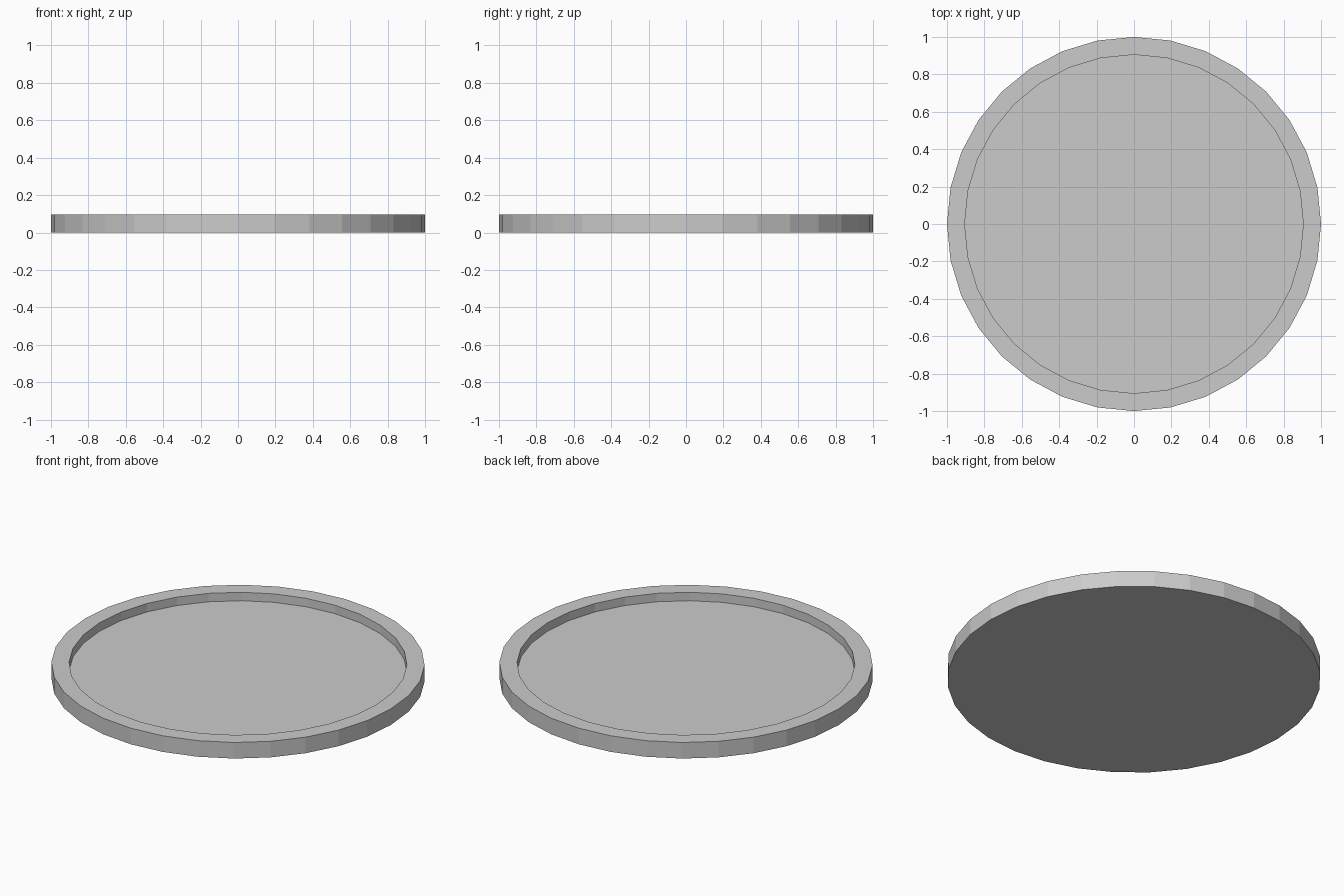
import bpy, bmesh, math

if "Cube" in bpy.data.objects:
    bpy.data.objects.remove(bpy.data.objects["Cube"])

SIDES = 32
# Profile (radius, z): outer base, outer rim, inner rim, recessed floor
PROFILE = [(1.0, 0.0), (1.0, 0.095), (0.905, 0.095), (0.905, 0.045)]

bm = bmesh.new()
rings = []
for r, z in PROFILE:
    rings.append([bm.verts.new((r * math.cos(2 * math.pi * i / SIDES),
                                r * math.sin(2 * math.pi * i / SIDES), z))
                  for i in range(SIDES)])

# Walls and rim between neighbouring rings
for a, b in zip(rings, rings[1:]):
    for i in range(SIDES):
        j = (i + 1) % SIDES
        bm.faces.new((a[i], a[j], b[j], b[i]))

# Underside and recessed floor
bm.faces.new(rings[0][::-1])
bm.faces.new(rings[-1])
bmesh.ops.recalc_face_normals(bm, faces=bm.faces)

mesh = bpy.data.meshes.new("round_tray")
bm.to_mesh(mesh)
bm.free()
bpy.context.collection.objects.link(bpy.data.objects.new("round_tray", mesh))
